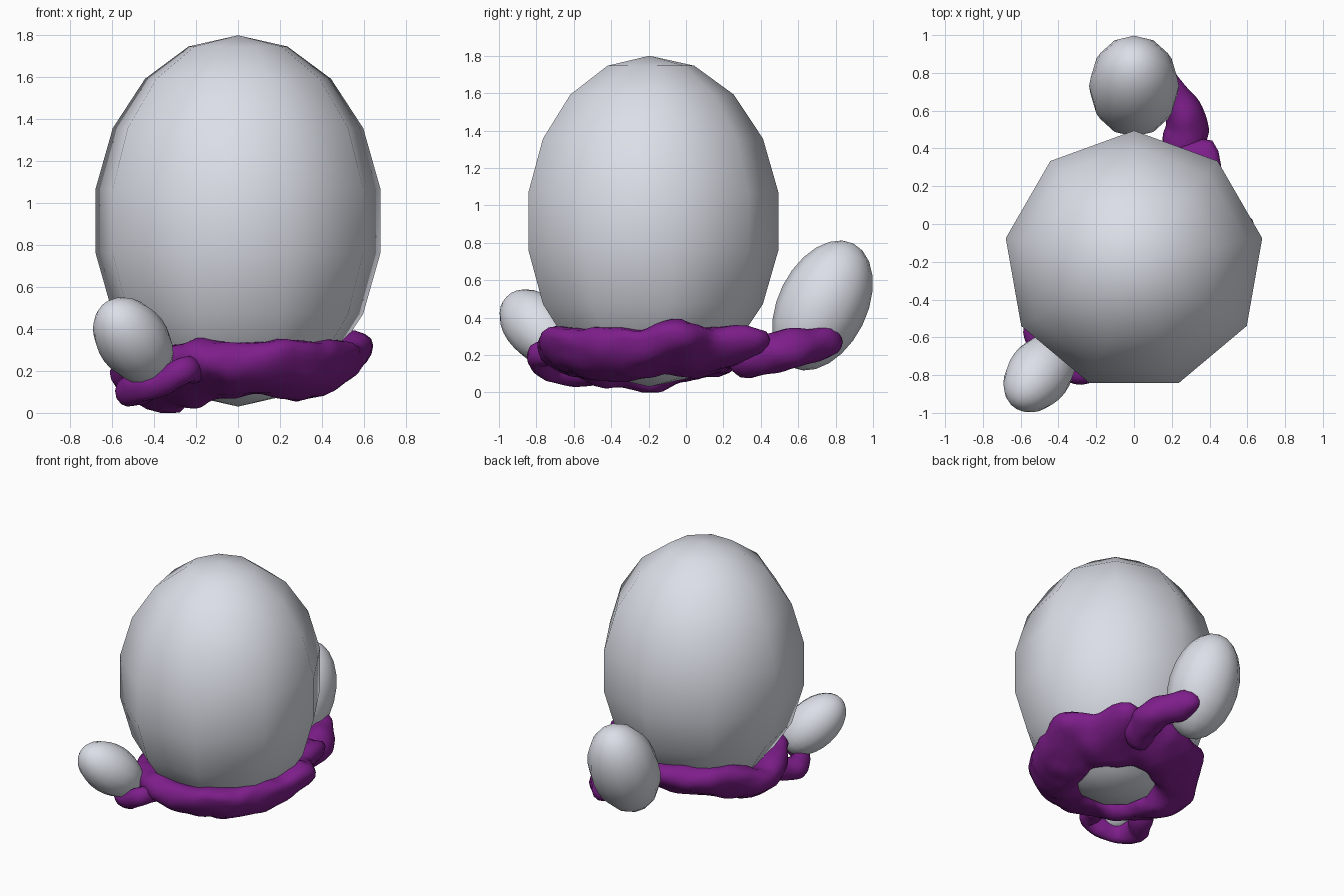
import bpy, bmesh, math
from mathutils import Vector, Matrix, noise

if "Cube" in bpy.data.objects:
    bpy.data.objects.remove(bpy.data.objects["Cube"])


def material(name, rgb):
    m = bpy.data.materials.new(name)
    m.diffuse_color = (*rgb, 1)
    m.use_nodes = True
    m.node_tree.nodes["Principled BSDF"].inputs["Base Color"].default_value = m.diffuse_color
    return m


GREY = material("pale grey shell", (0.72, 0.745, 0.81))
PURPLE = material("purple nest", (0.21, 0.013, 0.26))


def finish(bm, name, mat):
    bmesh.ops.recalc_face_normals(bm, faces=bm.faces)
    for f in bm.faces:
        f.smooth = True
    me = bpy.data.meshes.new(name)
    bm.to_mesh(me)
    bm.free()
    me.materials.append(mat)
    ob = bpy.data.objects.new(name, me)
    bpy.context.collection.objects.link(ob)
    return ob


def egg(name, center, axis, wide, tall, segs, rings):
    bm = bmesh.new()
    bmesh.ops.create_uvsphere(bm, u_segments=segs, v_segments=rings, radius=1)
    rot = Vector((0, 0, 1)).rotation_difference(Vector(axis)).to_matrix().to_4x4()
    mat = Matrix.Translation(center) @ rot @ Matrix.Diagonal((wide, wide, tall, 1))
    bmesh.ops.transform(bm, matrix=mat, verts=bm.verts)
    return finish(bm, name, GREY)


def lump(p, amount, freq):
    # organic wobble of the nest surface
    return noise.noise_vector(p * freq + Vector((3.1, 1.7, 5.3))) * amount


def skin_rings(bm, rows, closed):
    n = len(rows[0])
    for i in range(len(rows) if closed else len(rows) - 1):
        a, b = rows[i], rows[(i + 1) % len(rows)]
        for j in range(n):
            bm.faces.new((a[j], a[(j + 1) % n], b[(j + 1) % n], b[j]))


def nest_arm(name, pts, radii, steps=8, sides=14):
    # lumpy sweep along a smooth path with rounded ends
    pts = [Vector(p) for p in pts]
    ext = [2 * pts[0] - pts[1]] + pts + [2 * pts[-1] - pts[-2]]
    path, rad = [], []
    for i in range(len(pts) - 1):
        p0, p1, p2, p3 = ext[i:i + 4]
        for s in range(steps + (i == len(pts) - 2)):
            t = s / steps
            path.append(0.5 * (2 * p1 + (p2 - p0) * t + (2 * p0 - 5 * p1 + 4 * p2 - p3) * t**2
                               + (3 * p1 - p0 - 3 * p2 + p3) * t**3))
            rad.append(radii[i] * (1 - t) + radii[i + 1] * t)
    # dome ends
    first, last = (path[0] - path[1]).normalized(), (path[-1] - path[-2]).normalized()
    for k in (0.5, 0.8, 0.97):
        w = math.sqrt(1 - k * k)
        path.insert(0, pts[0] + first * radii[0] * k)
        rad.insert(0, radii[0] * w)
        path.append(pts[-1] + last * radii[-1] * k)
        rad.append(radii[-1] * w)
    bm = bmesh.new()
    rows = []
    for i, (p, r) in enumerate(zip(path, rad)):
        d = (path[min(i + 1, len(path) - 1)] - path[max(i - 1, 0)]).normalized()
        side = d.cross(Vector((0, 0, 1))).normalized()
        up = side.cross(d)
        row = []
        for j in range(sides):
            a = math.tau * j / sides
            q = p + (side * math.cos(a) + up * math.sin(a)) * r
            row.append(bm.verts.new(q + lump(q, 0.02, 7)))
        rows.append(row)
    skin_rings(bm, rows, False)
    bm.faces.new(rows[0])
    bm.faces.new(rows[-1])
    return finish(bm, name, PURPLE)


# eggs
egg("large_egg", (0, -0.195, 0.915), (0, 0, 1), 0.70, 0.885, 9, 9)
egg("back_egg", (0, 0.73, 0.465), (0, 0.445, 0.896), 0.238, 0.37, 12, 12)
egg("front_egg", (-0.5, -0.79, 0.345), (-0.47, -0.63, 0.62), 0.17, 0.255, 14, 14)

# main nest ring: bowl-like band hugging the base of the large egg
bm = bmesh.new()
rows = []
tilt = math.radians(35)
# bulges: direction in degrees, push outward, lift, angular width
bumps = [(14, 0.09, 0.03, 0.2), (56, 0.17, 0.0, 0.22), (250, 0.04, 0.02, 0.3),
         (290, 0.03, 0.03, 0.4), (180, 0.03, -0.065, 0.35)]
for i in range(84):
    u = math.tau * i / 84
    out = Vector((math.cos(u), math.sin(u), 0))
    push = lift = 0
    for deg, amt, rise, w in bumps:
        du = (u - math.radians(deg) + math.pi) % math.tau - math.pi
        g = math.exp(-(du / w) ** 2)
        push += amt * g
        lift += rise * g
    row = []
    for j in range(20):
        v = math.tau * j / 20
        a, b = 0.19 * math.cos(v), 0.105 * math.sin(v)
        dr = a * math.cos(tilt) - b * math.sin(tilt)
        dz = a * math.sin(tilt) + b * math.cos(tilt)
        p = out * (0.415 + dr + push * max(0, dr / 0.165)) + Vector((0, -0.19, 0))
        p.z = 0.2 + dz + lift + 0.01 * out.x + 0.02 * out.y
        q = p + lump(p, 0.025, 4) + lump(p, 0.02, 8)
        q.z = max(q.z, 0.0)
        row.append(bm.verts.new(q))
    rows.append(row)
skin_rings(bm, rows, True)
finish(bm, "nest_ring", PURPLE)

# arm cradling the back egg
nest_arm("back_nest_arm",
         [(0.22, 0.32, 0.17), (0.27, 0.44, 0.2), (0.27, 0.57, 0.235), (0.14, 0.74, 0.265)],
         [0.1, 0.11, 0.11, 0.085])

# arm cradling the front egg
nest_arm("front_nest_arm",
         [(-0.45, -0.45, 0.12), (-0.51, -0.58, 0.11), (-0.47, -0.7, 0.115),
          (-0.37, -0.75, 0.15), (-0.27, -0.78, 0.2), (-0.22, -0.68, 0.2)],
         [0.08, 0.075, 0.065, 0.065, 0.07, 0.07])
